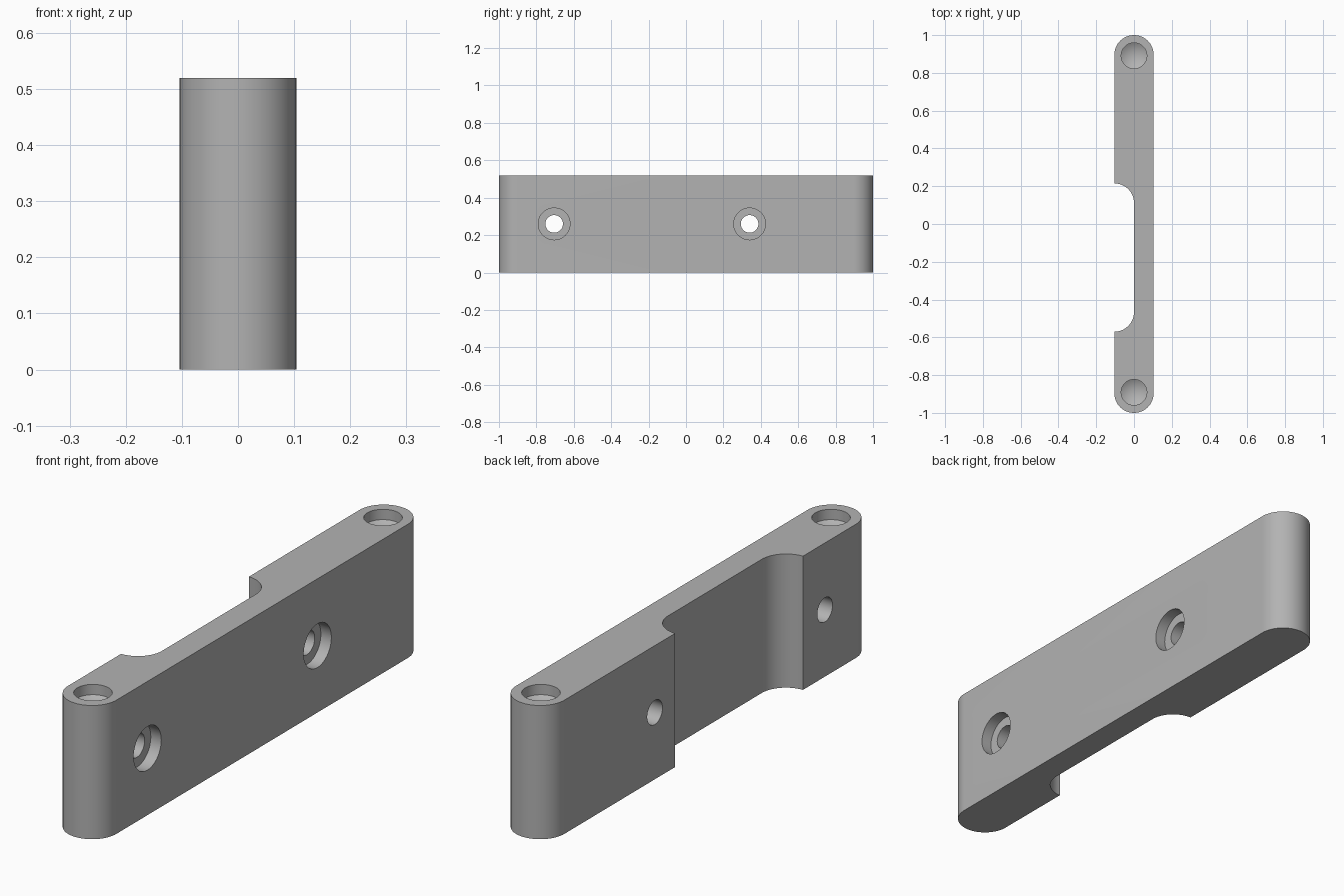
import bpy, bmesh
from math import pi, sin, cos
from mathutils import Matrix, Vector

if "Cube" in bpy.data.objects:
    bpy.data.objects.remove(bpy.data.objects["Cube"], do_unlink=True)

R, H = 0.104, 0.52             # half thickness and height of the bar
END = 1 - R                    # centre of each rounded end
NOTCH = (-0.57, 0.215)         # ends of the relief cut along the bar

gray = bpy.data.materials.new("plain gray")
gray.use_nodes = True
gray.diffuse_color = (0.45, 0.45, 0.45, 1)
gray.node_tree.nodes["Principled BSDF"].inputs["Base Color"].default_value = gray.diffuse_color


def arc(cx, cy, r, a0, a1, n=24):
    return [(cx + r * cos(a0 + (a1 - a0) * i / n), cy + r * sin(a0 + (a1 - a0) * i / n))
            for i in range(n + 1)]


def make_object(name, bm):
    bmesh.ops.recalc_face_normals(bm, faces=bm.faces)
    mesh = bpy.data.meshes.new(name)
    bm.to_mesh(mesh)
    bm.free()
    mesh.materials.append(gray)
    obj = bpy.data.objects.new(name, mesh)
    bpy.context.collection.objects.link(obj)
    return obj


def turned_cutter(name, profile, place, n=48):
    """Revolve (radius, height) points around z, then move into place."""
    bm = bmesh.new()
    rings = []
    for r, z in profile:
        if r == 0:
            rings.append([bm.verts.new((0, 0, z))] * n)
        else:
            rings.append([bm.verts.new((x, y, z)) for x, y in arc(0, 0, r, 0, 2 * pi, n)[:-1]])
    for low, high in zip(rings, rings[1:]):
        for i in range(n):
            j = (i + 1) % n
            corners = dict.fromkeys((low[i], low[j], high[j], high[i]))
            bm.faces.new(list(corners))
    bm.transform(place)
    cutter = make_object(name, bm)
    cutter.hide_render = True
    return cutter


# Bar: rounded ends and a filleted relief on the -x side, extruded upward
outline = arc(0, -END, R, pi, 2 * pi, 32) + arc(0, END, R, 0, pi, 32)
outline += arc(-R, NOTCH[1] - R, R, pi / 2, 0)
outline += arc(-R, NOTCH[0] + R, R, 0, -pi / 2)
bm = bmesh.new()
base = bm.faces.new([bm.verts.new((x, y, 0)) for x, y in outline])
top = bmesh.ops.extrude_face_region(bm, geom=[base])["geom"]
bmesh.ops.translate(bm, vec=Vector((0, 0, H)),
                    verts=[v for v in top if isinstance(v, bmesh.types.BMVert)])
bar = make_object("mounting_bar", bm)

# Blind holes with drill points in the top of each end
cutters = []
blind = [(0, -0.08), (0.068, -0.04), (0.068, 0.05), (0, 0.05)]
for side, y in (("front", -END + 0.005), ("back", END - 0.005)):
    cutters.append(turned_cutter(side + "_blind_hole_cutter", blind,
                                 Matrix.Translation((0, y, H))))

# Counterbored screw holes through the thickness, opening wide on +x
screw = [(0, -0.3), (0.047, -0.3), (0.047, -0.045), (0.085, -0.045), (0.085, 0.05), (0, 0.05)]
for side, y in (("front", -0.705), ("back", 0.34)):
    place = Matrix.Translation((R, y, H / 2)) @ Matrix.Rotation(pi / 2, 4, "Y")
    cutters.append(turned_cutter(side + "_screw_hole_cutter", screw, place))

bpy.ops.object.select_all(action="DESELECT")
bpy.context.view_layer.objects.active = bar
bar.select_set(True)
for cutter in cutters:
    cut = bar.modifiers.new(cutter.name, "BOOLEAN")
    cut.operation = "DIFFERENCE"
    cut.solver = "EXACT"
    cut.object = cutter
    bpy.ops.object.modifier_apply(modifier=cut.name)
for cutter in cutters:
    bpy.data.objects.remove(cutter, do_unlink=True)

bpy.ops.object.shade_smooth_by_angle(angle=pi / 7)
